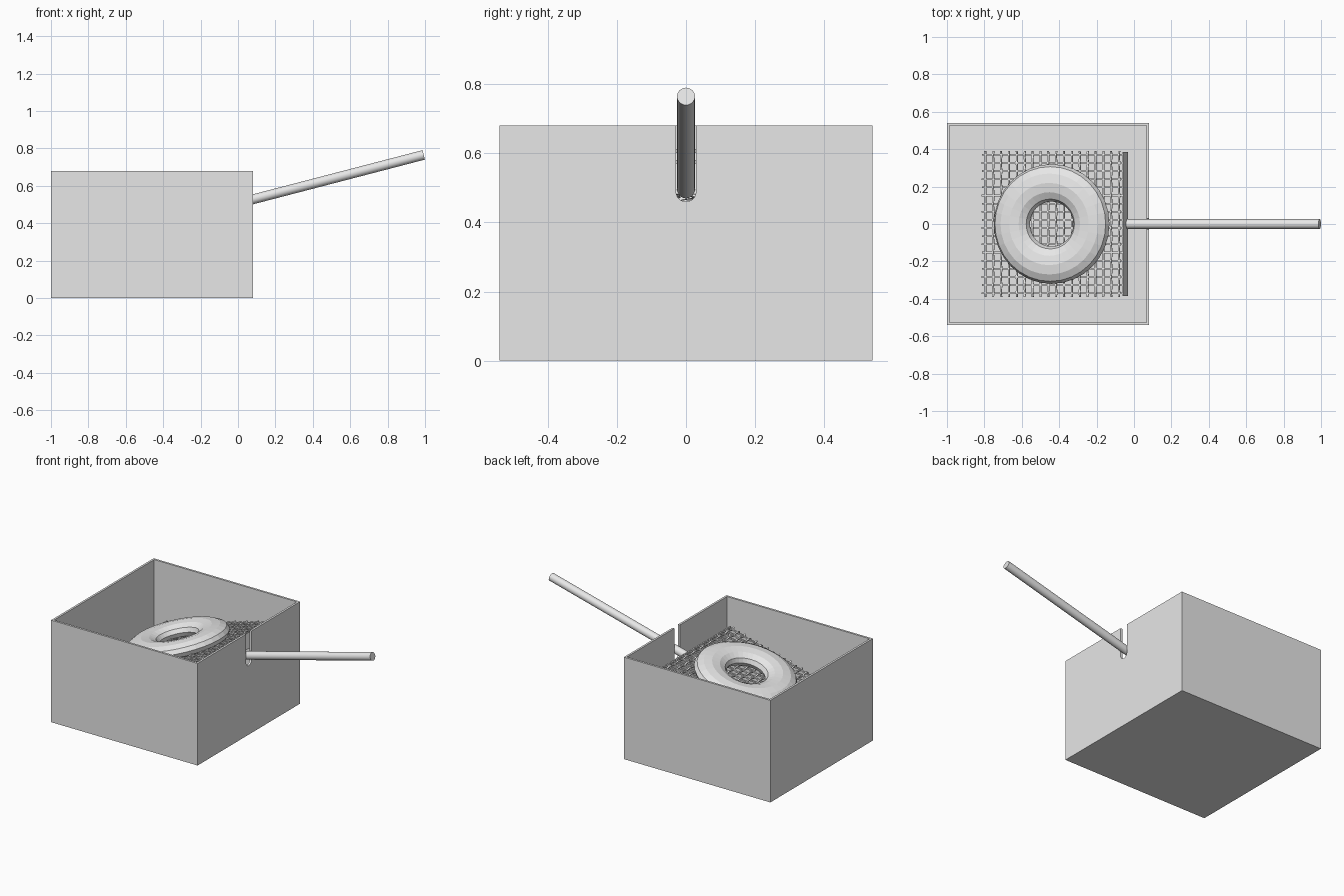
import bpy, bmesh, math
from mathutils import Matrix, Vector

if "Cube" in bpy.data.objects:
    bpy.data.objects.remove(bpy.data.objects["Cube"])

TILT = math.radians(-15)
grey = bpy.data.materials.new("light_grey")
grey.diffuse_color = (0.8, 0.8, 0.8, 1)
grey.use_nodes = True
grey.node_tree.nodes["Principled BSDF"].inputs["Base Color"].default_value = grey.diffuse_color
# local frame of the tilted rack
RACK = Matrix.Translation((-0.437, 0, 0.465)) @ Matrix.Rotation(TILT, 4, 'Y')


def make(name, bm, matrix=None):
    me = bpy.data.meshes.new(name)
    bmesh.ops.recalc_face_normals(bm, faces=bm.faces)
    bm.to_mesh(me)
    bm.free()
    ob = bpy.data.objects.new(name, me)
    bpy.context.collection.objects.link(ob)
    me.materials.append(grey)
    if matrix is not None:
        ob.matrix_world = matrix
    return ob


def box(name, lo, hi, matrix=None):
    lo, hi = Vector(lo), Vector(hi)
    bm = bmesh.new()
    bmesh.ops.create_cube(bm, size=1)
    for v in bm.verts:
        v.co = (lo + hi) / 2 + v.co * (hi - lo)
    return make(name, bm, matrix)


def cut(target, cutter):
    m = target.modifiers.new("cut", 'BOOLEAN')
    m.operation, m.solver, m.object = 'DIFFERENCE', 'EXACT', cutter
    bpy.context.view_layer.objects.active = target
    bpy.ops.object.modifier_apply(modifier=m.name)
    bpy.data.objects.remove(cutter)


# open tank, hollowed, with a round-bottomed slot for the handle
W = 0.014
tank = box("tank", (-1, -0.54, 0), (0.08, 0.54, 0.68))
cut(tank, box("cavity", (-1 + W, -0.54 + W, W), (0.08 - W, 0.54 - W, 0.9)))
bm = bmesh.new()
sw, sz = 0.029, 0.489
prof = [(sw, 0.9), (-sw, 0.9)] + [
    (-sw * math.cos(math.pi * i / 12), sz - sw * math.sin(math.pi * i / 12)) for i in range(13)]
face = bm.faces.new([bm.verts.new((0.03, y, z)) for y, z in prof])
ext = bmesh.ops.extrude_face_region(bm, geom=[face])
for v in ext["geom"]:
    if isinstance(v, bmesh.types.BMVert):
        v.co.x = 0.12
cut(tank, make("slot", bm))

# handle rod
a, b = Vector((-0.045, 0, 0.495)), Vector((0.993, 0, 0.765))
bm = bmesh.new()
bmesh.ops.create_cone(bm, cap_ends=True, segments=32, radius1=0.026, radius2=0.026,
                      depth=(b - a).length)
rot = (b - a).to_track_quat('Z', 'Y').to_matrix().to_4x4()
handle = make("handle", bm, Matrix.Translation((a + b) / 2) @ rot)
bpy.context.view_layer.update()
bpy.ops.object.select_all(action='DESELECT')
handle.select_set(True)
bpy.context.view_layer.objects.active = handle
bpy.ops.object.shade_smooth_by_angle(angle=math.radians(40))

# plate joining the handle to the rack
box("rack_plate", (0.389, -0.385, -0.088), (0.396, 0.385, 0.004), RACK)

# woven wire rack: square-section wires in both directions
N, HALF, T, AMP = 18, 0.39, 0.0045, 0.004
STEP = 2 * 0.37 / (N - 1)
bm = bmesh.new()
for along_x in (True, False):
    for i in range(N):
        c = -0.37 + i * STEP
        rings = []
        for j in range(-1, N + 1):
            t = max(-HALF, min(HALF, -0.37 + j * STEP))
            z = AMP * (1 if (i + j) % 2 else -1) * (1 if along_x else -1)
            ring = []
            for du, dz in ((-T, -T), (T, -T), (T, T), (-T, T)):
                p = (t, c + du, z + dz) if along_x else (c + du, t, z + dz)
                ring.append(bm.verts.new(p))
            rings.append(ring)
        for r, s in zip(rings, rings[1:]):
            for k in range(4):
                bm.faces.new((r[k], r[(k + 1) % 4], s[(k + 1) % 4], s[k]))
        bm.faces.new(rings[0])
        bm.faces.new(rings[-1])
make("wire_rack", bm, RACK)

# flattened ring lying on the rack
bm = bmesh.new()
SEG, SIDES = 32, 12
grid = []
for i in range(SEG):
    u = 2 * math.pi * i / SEG
    row = []
    for j in range(SIDES):
        v = 2 * math.pi * j / SIDES
        r = 0.22 + 0.1 * math.cos(v)
        row.append(bm.verts.new((r * math.cos(u), r * math.sin(u), 0.055 * math.sin(v))))
    grid.append(row)
for i in range(SEG):
    for j in range(SIDES):
        p, q, k = grid[i], grid[(i + 1) % SEG], (j + 1) % SIDES
        bm.faces.new((p[j], q[j], q[k], p[k]))
make("ring_cake", bm, RACK @ Matrix.Translation((0.005, 0, 0.032)))
